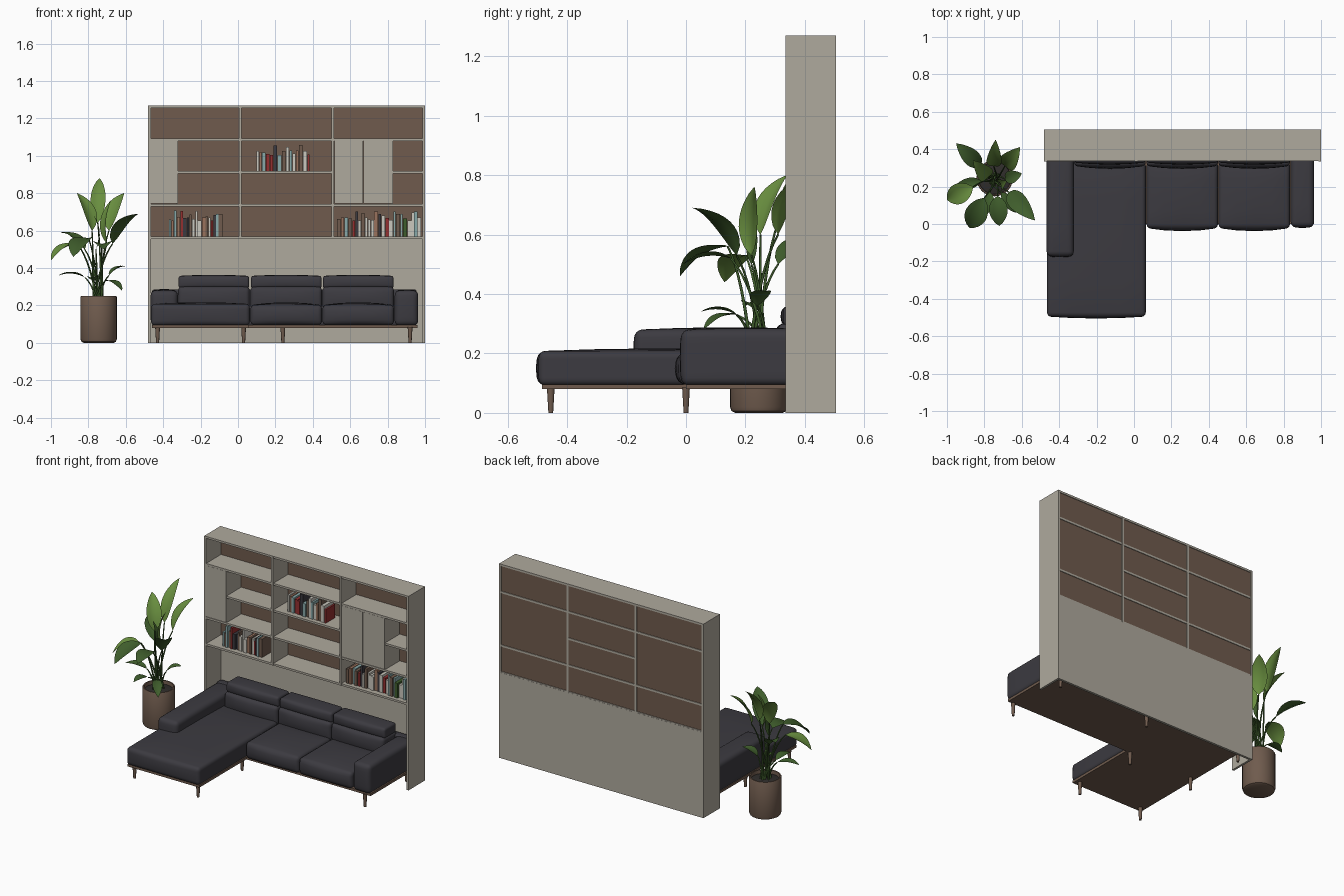
import bpy, bmesh, math, random
from mathutils import Vector

random.seed(4)
if "Cube" in bpy.data.objects:
    bpy.data.objects.remove(bpy.data.objects["Cube"])


def material(name, r, g, b):
    m = bpy.data.materials.new(name)
    m.diffuse_color = (r, g, b, 1)
    m.use_nodes = True
    m.node_tree.nodes["Principled BSDF"].inputs["Base Color"].default_value = (r, g, b, 1)
    return m


BEIGE = material("beige lacquer", .43, .40, .34)
BROWN = material("brown wood", .16, .105, .075)
CHARCOAL = material("charcoal leather", .045, .043, .052)
SOIL = material("dark soil", .03, .027, .025)
GREEN = material("deep green", .05, .11, .025)
LIME = material("light green", .14, .27, .05)
CREAM = material("cream paper", .6, .58, .52)
RED = material("red cover", .3, .03, .03)
TEAL = material("pale teal cover", .25, .4, .4)
TAN = material("tan cover", .32, .17, .11)


def finish(name, bm, mat, smooth=False):
    bmesh.ops.recalc_face_normals(bm, faces=bm.faces)
    me = bpy.data.meshes.new(name)
    bm.to_mesh(me)
    bm.free()
    ob = bpy.data.objects.new(name, me)
    bpy.context.collection.objects.link(ob)
    me.materials.append(mat)
    if smooth:
        bpy.ops.object.select_all(action='DESELECT')
        ob.select_set(True)
        bpy.context.view_layer.objects.active = ob
        bpy.ops.object.shade_smooth_by_angle(angle=math.radians(40))
    return ob


def cube(xs, ys, zs, cuts=0):
    bm = bmesh.new()
    bmesh.ops.create_cube(bm, size=1)
    if cuts:
        bmesh.ops.subdivide_edges(bm, edges=bm.edges[:], cuts=cuts, use_grid_fill=True)
    for v in bm.verts:
        v.co = [a + (c + .5) * (b - a) for c, (a, b) in zip(v.co, (xs, ys, zs))]
    return bm


def box(name, xs, ys, zs, mat):
    return finish(name, cube(xs, ys, zs), mat)


def cushion(name, xs, ys, zs, top=.012, front=.012, bevel=.02):
    """Padded block whose top and front swell outward."""
    bm = cube(xs, ys, zs, 3)
    for v in bm.verts:
        u, w, t = [2 * (c - a) / (b - a) - 1 for c, (a, b) in zip(v.co, (xs, ys, zs))]
        if t > .99:
            v.co.z += top * (1 - u * u) * (1 - w * w)
        if w < -.99:
            v.co.y -= front * (1 - u * u) * (1 - t * t)
    ob = finish(name, bm, CHARCOAL)
    mod = ob.modifiers.new("rounding", 'BEVEL')
    mod.width, mod.segments, mod.angle_limit = bevel, 4, math.radians(50)
    for p in ob.data.polygons:
        p.use_smooth = True
    return ob


def lathe(name, profile, centre, mat, steps=32):
    bm = bmesh.new()
    vs = [bm.verts.new((r, 0, z)) for r, z in profile]
    es = [bm.edges.new(e) for e in zip(vs, vs[1:])]
    bmesh.ops.spin(bm, geom=vs + es, cent=(0, 0, 0), axis=(0, 0, 1), angle=math.tau, steps=steps)
    bmesh.ops.remove_doubles(bm, verts=bm.verts, dist=.0001)
    ob = finish(name, bm, mat, True)
    ob.location = centre
    return ob


# Wall unit: uprights, shelves, back panels and doors
FRONT, BACK, T = .335, .505, .014
columns = [-.48, .006, .499, .986]
depth = (FRONT, BACK)
for i, x in enumerate(columns):
    outer = i in (0, 3)
    box("upright", (x, x + T), depth, (0 if outer else .555, 1.27), BEIGE)
for z in (.555, .73, 1.08, 1.257):
    box("shelf", (-.47, .99), (FRONT + .001, BACK - .001), (z, z + .013), BEIGE)
box("middle_shelf", (.01, .5), (FRONT + .002, BACK - .001), (.905, .918), BEIGE)
box("lower_back_panel", (-.47, .99), (.49, BACK), (0, .56), BEIGE)
box("upper_back_panel", (-.47, .99), (.49, .5), (.56, 1.262), BROWN)
for door, inner in (((-.466, -.32), (-.32, .01)), ((.515, .668), None), ((.672, .828), (.828, .99))):
    box("cabinet_door", door, (FRONT, FRONT + .012), (.746, 1.08), BEIGE)
    if inner:
        a, b = inner
        box("cabinet_side", (a - .01, a), (FRONT + .012, .49), (.743, 1.08), BEIGE)
        box("small_shelf", (a, b), (FRONT + .002, .49), (.905, .918), BEIGE)

# Books
covers = [CREAM, TAN, TEAL, CREAM, RED, CHARCOAL, TEAL, BROWN, CREAM, GREEN]
for start, end, z in ((-.37, -.09, .568), (.1, .375, .918), (.53, .98, .568)):
    x, n = start, 0
    while x < end:
        w = random.uniform(.01, .022)
        h = random.uniform(.085, .14)
        box("book", (x, x + w), (.36 + random.uniform(0, .015), .46), (z, z + h),
            covers[n % 10] if n % 3 else random.choice(covers))
        x += w + .002
        n += 1

# Sofa base and legs
box("sofa_base", (-.46, .96), (0, .47), (.08, .096), BROWN)
box("chaise_base", (-.46, .06), (-.485, 0), (.08, .096), BROWN)
legs = [(x, y) for x in (-.43, .92) for y in (0, .43)]
legs += [(-.43, -.455), (.03, -.455), (.03, 0), (.24, .4)]
for x, y in legs:
    lathe("sofa_leg", [(0, 0), (.008, 0), (.013, .085), (0, .085)], (x, y, 0), BROWN, 12)

# Sofa upholstery
cushion("chaise_cushion", (-.465, .063), (-.495, .33), (.092, .208), .009, .01, .022)
for x in (.067, .452):
    cushion("seat_cushion", (x, x + .382), (-.022, .33), (.095, .203), .014, .016, .022)
for x in (-.32, .067, .452):
    cushion("back_cushion", (x, x + .382), (.31, .46), (.18, .3), .005, .015)
    cushion("headrest", (x + .002, x + .38), (.328, .45), (.292, .358), .006, .01, .014)
cushion("right_arm", (-.467, -.322), (-.172, .47), (.1, .28), .008, .006, .026)
cushion("left_arm", (.838, .963), (-.015, .47), (.092, .28), .006, .006, .026)
cushion("sofa_back", (-.46, .955), (.43, .48), (.092, .285), 0, 0, .012)

# Plant pot and soil
POT = Vector((-.745, .245, 0))
lathe("plant_pot", [(0, 0), (.08, 0), (.092, .006), (.097, .02), (.097, .245), (.094, .25),
                    (.087, .25), (.085, .22), (0, .22)], POT, BROWN)
lathe("soil", [(0, .236), (.05, .234), (.086, .226)], POT, SOIL)


def bezier(a, b, c, t):
    return a * (1 - t) ** 2 + b * 2 * t * (1 - t) + c * t * t


def leaf(base, tip, width, mat):
    """Thin stem rising from the soil and a folded, arching blade."""
    base, tip = Vector(base), Vector(tip)
    foot = POT + Vector((random.uniform(-.03, .03), random.uniform(-.03, .03), .23))
    out = tip - base
    side = out.cross(Vector((0, 0, 1))).normalized()
    lift = side.cross(out).normalized()
    # blade
    bm = bmesh.new()
    crown = (base + tip) / 2 + lift * out.length * .22
    rows, n = [], 10
    for i in range(n + 1):
        t = i / n
        p = bezier(base, crown, tip, t)
        w = width * max(.02, math.sin(math.pi * t ** .85) ** .75)
        rows.append([bm.verts.new(p + side * w * k + lift * w * .3 * abs(k))
                     for k in (-1, -.5, 0, .5, 1)])
    for r, s in zip(rows, rows[1:]):
        for k in range(4):
            bm.faces.new((r[k], r[k + 1], s[k + 1], s[k]))
    finish("leaf", bm, mat, True)
    # stem
    curve = bpy.data.curves.new("stem", 'CURVE')
    curve.dimensions = '3D'
    curve.bevel_depth, curve.bevel_resolution = .005, 1
    spline = curve.splines.new('POLY')
    spline.points.add(7)
    bend = Vector((foot.x * .6 + base.x * .4, foot.y * .6 + base.y * .4, base.z * .75 + foot.z * .25))
    for i, pt in enumerate(spline.points):
        pt.co = (*bezier(foot, bend, base, i / 7), 1)
        pt.radius = 1.2 - i * .08
    curve.materials.append(GREEN)
    bpy.context.collection.objects.link(bpy.data.objects.new("stem", curve))


# Foliage: blade base, blade tip, half width
for base, tip, width, mat in (
        ((-.75, .31, .64), (-.74, .45, .88), .04, LIME),
        ((-.69, .31, .6), (-.61, .41, .8), .05, LIME),
        ((-.78, .25, .6), (-.86, .34, .8), .045, LIME),
        ((-.70, .22, .53), (-.68, .23, .76), .035, LIME),
        ((-.82, .31, .5), (-.95, .43, .59), .045, GREEN),
        ((-.86, .2, .53), (-1, .13, .44), .055, LIME),
        ((-.80, .14, .56), (-.88, -.02, .46), .06, GREEN),
        ((-.73, .15, .52), (-.72, -.01, .5), .05, GREEN),
        ((-.67, .17, .53), (-.53, .02, .69), .05, GREEN),
        ((-.76, .22, .5), (-.77, .22, .68), .02, GREEN),
        ((-.82, .23, .35), (-.96, .2, .36), .03, GREEN),
        ((-.69, .24, .36), (-.6, .27, .41), .035, GREEN),
        ((-.71, .17, .33), (-.62, .06, .28), .03, GREEN),
        ((-.77, .17, .33), (-.79, .05, .34), .03, GREEN)):
    leaf(base, tip, width, mat)
